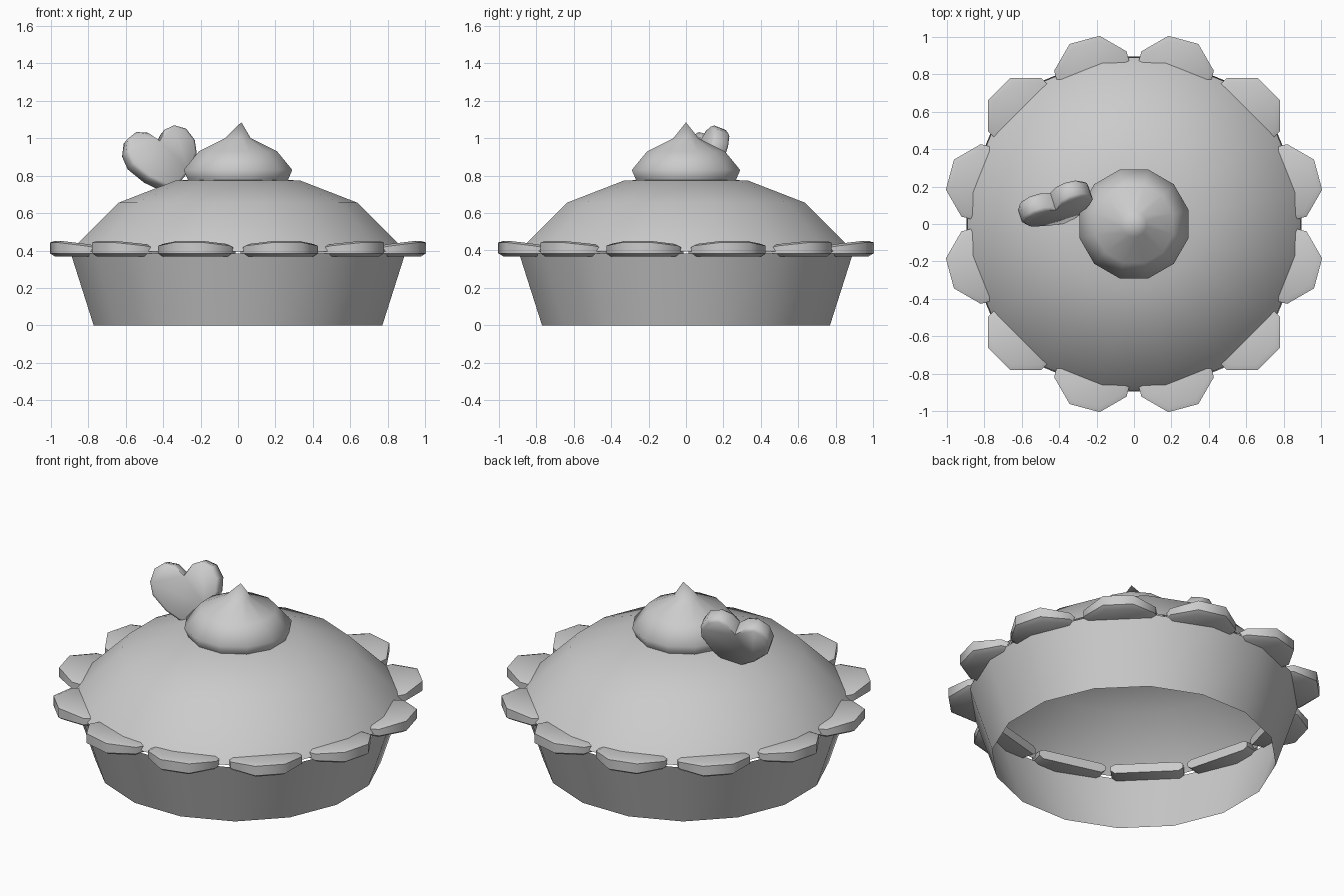
import bpy, bmesh
from math import radians, sin, cos, pi
from mathutils import Matrix, Vector

cube = bpy.data.objects.get("Cube")
if cube:
    bpy.data.objects.remove(cube, do_unlink=True)

GREY = (0.6, 0.6, 0.6, 1.0)
grey = bpy.data.materials.new("plain grey")
grey.use_nodes = True
grey.diffuse_color = GREY
grey.node_tree.nodes["Principled BSDF"].inputs["Base Color"].default_value = GREY


def finish(name, bm, angle, fix_normals=True):
    """Turn a bmesh into a named, shaded object."""
    if fix_normals:
        bmesh.ops.recalc_face_normals(bm, faces=bm.faces)
    mesh = bpy.data.meshes.new(name)
    bm.to_mesh(mesh)
    bm.free()
    mesh.materials.append(grey)
    ob = bpy.data.objects.new(name, mesh)
    bpy.context.collection.objects.link(ob)
    bpy.ops.object.select_all(action='DESELECT')
    ob.select_set(True)
    bpy.context.view_layer.objects.active = ob
    bpy.ops.object.shade_smooth_by_angle(angle=radians(angle))
    return ob


def lathe(name, profile, sides, tip=None, angle=80):
    """Open surface of revolution from bottom to top; tip closes it."""
    bm = bmesh.new()
    rings = []
    for r, z in profile:
        turn = [2 * pi * (i + 0.5) / sides for i in range(sides)]
        rings.append([bm.verts.new((r * cos(a), r * sin(a), z)) for a in turn])
    for low, high in zip(rings, rings[1:]):
        for i in range(sides):
            j = (i + 1) % sides
            bm.faces.new((low[i], low[j], high[j], high[i]))
    if tip:
        top = bm.verts.new(tip)
        for i in range(sides):
            bm.faces.new((rings[-1][i], rings[-1][(i + 1) % sides], top))
    return finish(name, bm, angle, fix_normals=False)


def loft(bm, rings):
    """Closed solid through matching loops of points."""
    loops = [[bm.verts.new(p) for p in ring] for ring in rings]
    n = len(loops[0])
    for a, b in zip(loops, loops[1:]):
        for i in range(n):
            j = (i + 1) % n
            bm.faces.new((a[i], a[j], b[j], b[i]))
    bm.faces.new(loops[0][::-1])
    bm.faces.new(loops[-1])


# Tapered dish wall, open underneath
lathe("dish_wall", [(0.785, 0), (0.91, 0.385)], 16)

# Domed lid
lathe("dome_lid", [(0.905, 0.395), (0.875, 0.433), (0.65, 0.655), (0.34, 0.773)],
      16, tip=(0, 0, 0.79))

# Whipped dollop with a slightly bent tip
lathe("cream_dollop", [(0.27, 0.76), (0.28, 0.785), (0.3, 0.83), (0.215, 0.93), (0.07, 1.0)],
      12, tip=(0.018, 0, 1.085))

# Scalloped rim: half octagons, slightly flared upward
half = [(0.80, 0.2), (0.9, 0.2), (1.017, 0.083)]
outline = [(r, -w) for r, w in half] + [(r, w) for r, w in reversed(half)]
inset = [(0.80 + (r - 0.80) * 0.88, w * 0.88) for r, w in outline]
bm = bmesh.new()
for k in range(12):
    spin = Matrix.Rotation(radians(15 + 30 * k), 3, 'Z')
    bottom = [spin @ Vector((r, w, 0.367)) for r, w in inset]
    lower = [spin @ Vector((r, w, 0.385)) for r, w in outline]
    upper = [spin @ Vector((r, w, 0.425 + (r - 0.9) * 0.15)) for r, w in outline]
    top = [spin @ Vector((r, w, 0.437 + (r - 0.9) * 0.15)) for r, w in inset]
    loft(bm, [bottom, lower, upper, top])
finish("scalloped_rim", bm, 50)

# Heart decoration, leaning back behind the dollop
lobe = [(0.05, 0.14), (0.11, 0.155), (0.17, 0.125), (0.2, 0.055), (0.19, -0.02), (0.12, -0.11)]
heart = [(0, 0.085)] + lobe + [(0, -0.2)] + [(-u, w) for u, w in reversed(lobe)]
pose = (Matrix.Translation((-0.41, 0.1, 0.895)) @ Matrix.Rotation(radians(18), 4, 'Z')
        @ Matrix.Rotation(radians(-20), 4, 'X') @ Matrix.Rotation(radians(-10), 4, 'Y'))
bm = bmesh.new()
loft(bm, [[pose @ Vector((u * s, y, w * s)) for u, w in heart]
          for y, s in ((-0.05, 0.92), (-0.035, 1), (0.035, 1), (0.05, 0.92))])
finish("heart_topper", bm, 60)
